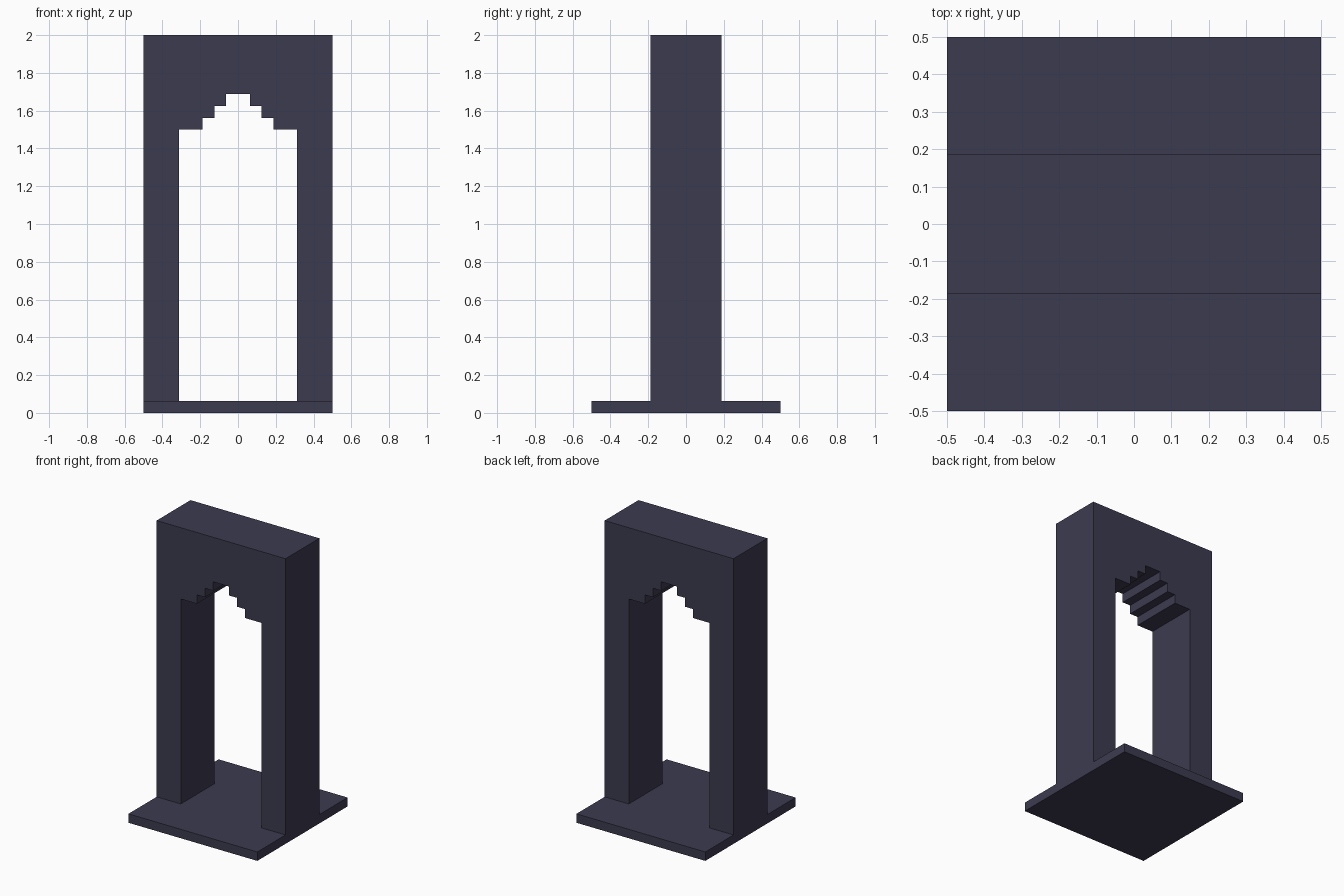
import bpy
import bmesh

if "Cube" in bpy.data.objects:
    bpy.data.objects.remove(bpy.data.objects["Cube"])

U = 1 / 16  # the model sits on a sixteenth grid

stone = bpy.data.materials.new("dark slate violet")
stone.diffuse_color = (0.0452, 0.0437, 0.0802, 1)
stone.use_nodes = True
stone.node_tree.nodes["Principled BSDF"].inputs["Base Color"].default_value = stone.diffuse_color


def make_object(name, bm):
    bmesh.ops.recalc_face_normals(bm, faces=bm.faces)
    mesh = bpy.data.meshes.new(name)
    bm.to_mesh(mesh)
    bm.free()
    mesh.materials.append(stone)
    obj = bpy.data.objects.new(name, mesh)
    bpy.context.collection.objects.link(obj)
    return obj


def extrude_profile(name, points, depth):
    """Extrude an x-z outline along y, centred on y = 0."""
    bm = bmesh.new()
    face = bm.faces.new([bm.verts.new((x, -depth / 2, z)) for x, z in points])
    ext = bmesh.ops.extrude_face_region(bm, geom=[face])
    verts = [v for v in ext["geom"] if isinstance(v, bmesh.types.BMVert)]
    bmesh.ops.translate(bm, verts=verts, vec=(0, depth, 0))
    return make_object(name, bm)


# Square base slab
extrude_profile("base_slab", [(-8*U, 0), (8*U, 0), (8*U, U), (-8*U, U)], 16*U)

# Gate frame: right half of the outline, from the stepped crown of the
# opening down the pillar and up the outside, then mirrored
half = [(1, 27), (1, 26), (2, 26), (2, 25), (3, 25), (3, 24),
        (5, 24), (5, 1), (8, 1), (8, 32)]
right = [(x * U, z * U) for x, z in half]
left = [(-x, z) for x, z in reversed(right)]
extrude_profile("stepped_arch_frame", right + left, 6*U)
